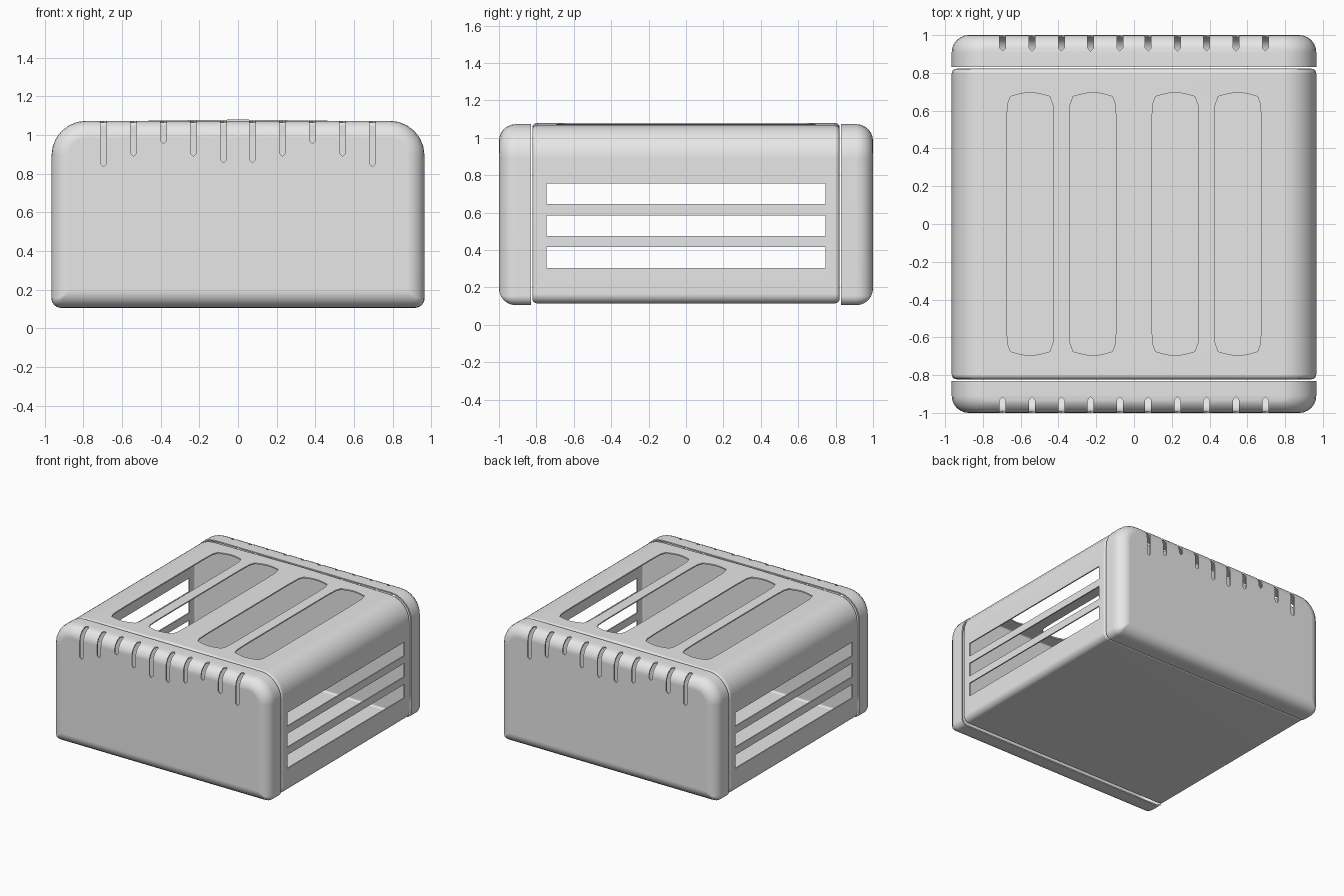
import bpy, bmesh, math

cube = bpy.data.objects.get("Cube")
if cube:
    bpy.data.objects.remove(cube, do_unlink=True)

grey = bpy.data.materials.new("light_grey")
grey.use_nodes = True
COLOUR = (0.8, 0.8, 0.8, 1.0)
grey.diffuse_color = COLOUR
grey.node_tree.nodes["Principled BSDF"].inputs["Base Color"].default_value = COLOUR

HALF_WIDTH = 0.965
WALL = 0.01


def make_object(name, bm):
    bmesh.ops.recalc_face_normals(bm, faces=bm.faces[:])
    mesh = bpy.data.meshes.new(name)
    bm.to_mesh(mesh)
    bm.free()
    obj = bpy.data.objects.new(name, mesh)
    bpy.context.collection.objects.link(obj)
    mesh.materials.append(grey)
    return obj


def ring(bm, y, inset, z0, z1, r_top, r_bottom, crown, steps=6):
    """Cross-section with large top corners and small bottom corners."""
    w, lo, hi = HALF_WIDTH - inset, z0 + inset, z1 - inset
    rt, rb = max(r_top - inset, 0.01), max(r_bottom - inset, 0.01)
    corners = [(w - rt, hi - rt, rt, 0), (rt - w, hi - rt, rt, 90),
               (rb - w, lo + rb, rb, 180), (w - rb, lo + rb, rb, 270)]
    points = []
    for i, (cx, cz, r, start) in enumerate(corners):
        for k in range(steps + 1):
            a = math.radians(start + 90 * k / steps)
            points.append((cx + r * math.cos(a), cz + r * math.sin(a)))
        if i == 0:
            points.append((0, hi + crown))
    return [bm.verts.new((x, y, z)) for x, z in points]


def loft(bm, rings, close_start, close_end):
    for a, b in zip(rings, rings[1:]):
        for i in range(len(a)):
            j = (i + 1) % len(a)
            bm.faces.new((a[i], a[j], b[j], b[i]))
    if close_start:
        bm.faces.new(rings[0])
    if close_end:
        bm.faces.new(rings[-1])


def fillet(end, radius, steps):
    """Pairs of depth and inset for a rounded edge reaching depth 'end'."""
    angles = [math.radians(90 * k / steps) for k in range(steps + 1)]
    return [(end - radius + radius * math.sin(a), radius * (1 - math.cos(a)))
            for a in angles]


def hull(bm, points):
    verts = [bm.verts.new(p) for p in points]
    bmesh.ops.convex_hull(bm, input=verts)


def finish(obj, cutter):
    """Give the shell its wall, cut the openings and smooth the fillets."""
    bpy.ops.object.select_all(action='DESELECT')
    bpy.context.view_layer.objects.active = obj
    obj.select_set(True)
    solid = obj.modifiers.new("wall", 'SOLIDIFY')
    solid.thickness = WALL
    solid.offset = -1
    cut = obj.modifiers.new("openings", 'BOOLEAN')
    cut.operation = 'DIFFERENCE'
    cut.solver = 'EXACT'
    cut.object = cutter
    for name in ("wall", "openings"):
        bpy.ops.object.modifier_apply(modifier=name)
    bpy.data.objects.remove(cutter, do_unlink=True)
    bpy.ops.object.shade_smooth_by_angle(angle=math.radians(35))
    weighted = obj.modifiers.new("clean_shading", 'WEIGHTED_NORMAL')
    weighted.keep_sharp = True


# Middle housing: closed shell with softly rounded ends
bm = bmesh.new()
edge = fillet(0.822, 0.025, 4)
sections = [(-y, i) for y, i in reversed(edge)] + edge
loft(bm, [ring(bm, y, i, 0.115, 1.069, 0.18, 0.05, 0.01) for y, i in sections],
     True, True)
housing = make_object("housing", bm)

# Openings of the housing: three side vents and four long top windows
bm = bmesh.new()
for z in (0.36, 0.53, 0.70):
    hull(bm, [(x, y, z + h) for x in (-1.2, 1.2) for y in (-0.745, 0.745)
              for h in (-0.055, 0.055)])
quarter = [(0.124, 0.5), (0.12, 0.63), (0.104, 0.675), (0.05, 0.69), (0.0, 0.697)]
for cx in (-0.55, -0.218, 0.218, 0.55):
    hull(bm, [(cx + sx * x, sy * y, z) for x, y in quarter
              for sx in ((-1, 1) if x else (1,))
              for sy in (-1, 1) for z in (0.9, 1.2)])
finish(housing, make_object("housing_cutter", bm))

# Front and back covers: hollow cups with a row of slits over the top edge
SLITS = [(0.075, 0.855), (0.23, 0.89), (0.385, 0.955), (0.54, 0.89), (0.695, 0.835)]
for name, side in (("front_cover", -1), ("back_cover", 1)):
    bm = bmesh.new()
    sections = [(0.83, 0.0)] + fillet(1.0, 0.09, 6)
    loft(bm, [ring(bm, side * y, i, 0.105, 1.073, 0.18, 0.05, 0.0)
              for y, i in sections], False, True)
    cover = make_object(name, bm)

    bm = bmesh.new()
    for x, low in SLITS:
        for cx in (-x, x):
            points = [(cx + dx, side * y, z) for dx in (-0.016, 0.016)
                      for y in (0.932, 1.1) for z in (low + 0.016, 1.2)]
            points += [(cx, side * y, z) for y, z in
                       ((1.1, low), (0.915, low), (0.915, 1.2))]
            hull(bm, points)
    finish(cover, make_object(name + "_cutter", bm))
